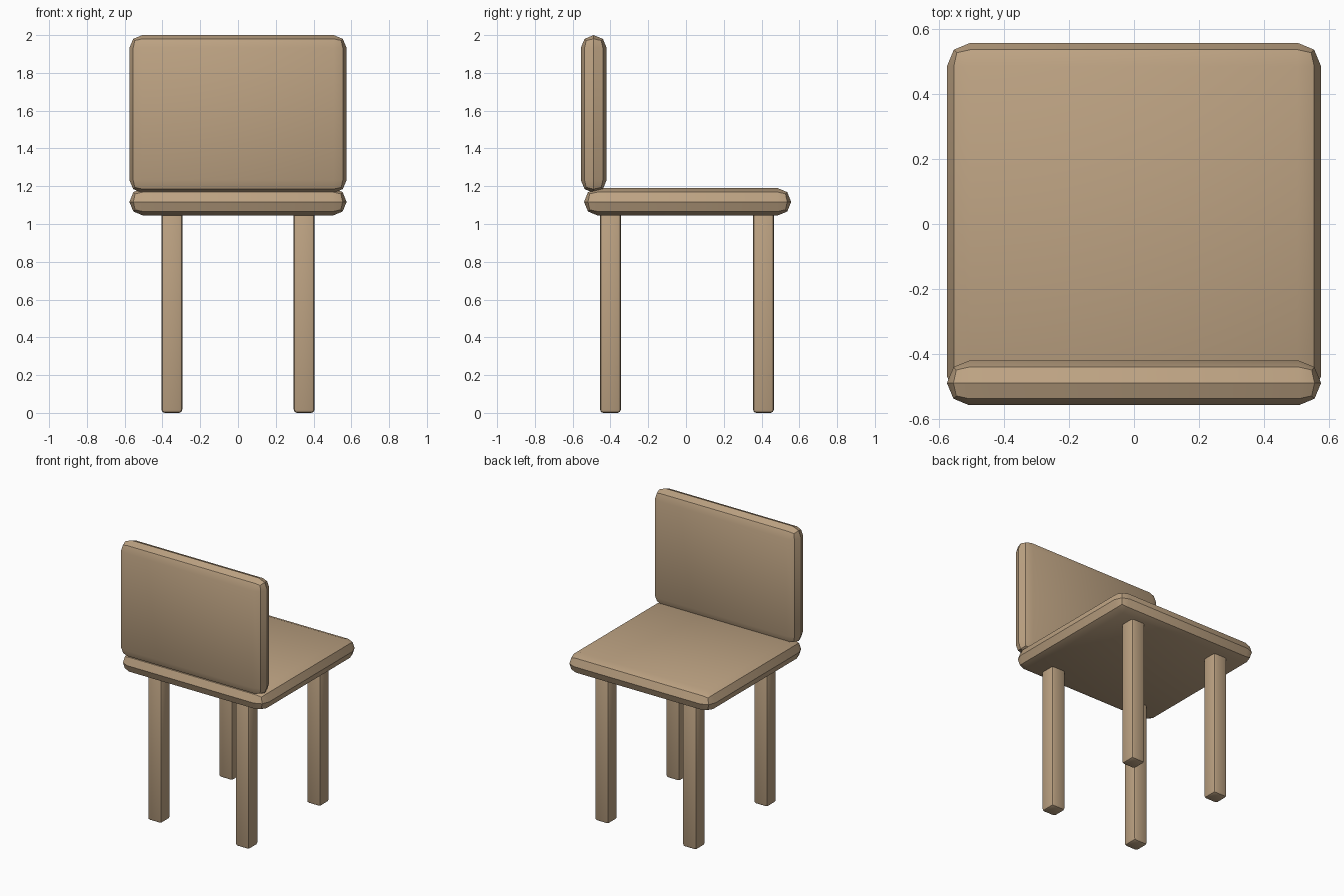
import bpy, bmesh
from mathutils import Vector

if "Cube" in bpy.data.objects:
    bpy.data.objects.remove(bpy.data.objects["Cube"])

wood = bpy.data.materials.new("tan_wood")
wood.diffuse_color = (0.51, 0.365, 0.226, 1.0)
wood.use_nodes = True
wood.node_tree.nodes["Principled BSDF"].inputs["Base Color"].default_value = wood.diffuse_color


def rounded_box(name, lo, hi, bevel):
    """Box between two corners with two-step rounded edges."""
    lo, hi = Vector(lo), Vector(hi)
    size, centre = hi - lo, (hi + lo) / 2
    bm = bmesh.new()
    bmesh.ops.create_cube(bm, size=1.0)
    for v in bm.verts:
        v.co = Vector(v.co[i] * size[i] for i in range(3))
    bmesh.ops.bevel(bm, geom=bm.edges[:], offset=bevel, offset_type='OFFSET',
                    segments=2, profile=0.5, affect='EDGES', clamp_overlap=True)
    # where the roundings meet, weld them into one clean edge
    bmesh.ops.remove_doubles(bm, verts=bm.verts[:], dist=0.002)
    bmesh.ops.recalc_face_normals(bm, faces=bm.faces[:])
    me = bpy.data.meshes.new(name)
    bm.to_mesh(me)
    bm.free()
    me.materials.append(wood)
    ob = bpy.data.objects.new(name, me)
    ob.location = centre
    bpy.context.collection.objects.link(ob)
    bpy.ops.object.select_all(action='DESELECT')
    ob.select_set(True)
    bpy.context.view_layer.objects.active = ob
    bpy.ops.object.shade_smooth_by_angle(angle=0.6)
    return ob


# seat cushion board and upright backrest
rounded_box("seat", (-0.575, -0.54, 1.045), (0.575, 0.557, 1.19), 0.072)
rounded_box("backrest", (-0.575, -0.557, 1.165), (0.575, -0.42, 2.0), 0.068)

# four square legs, running slightly into the seat
for side, x in (("left", -0.35), ("right", 0.35)):
    for end, y in (("front", -0.40), ("back", 0.41)):
        rounded_box(f"{end}_{side}_leg", (x - 0.055, y - 0.055, 0.0),
                    (x + 0.055, y + 0.055, 1.09), 0.017)
